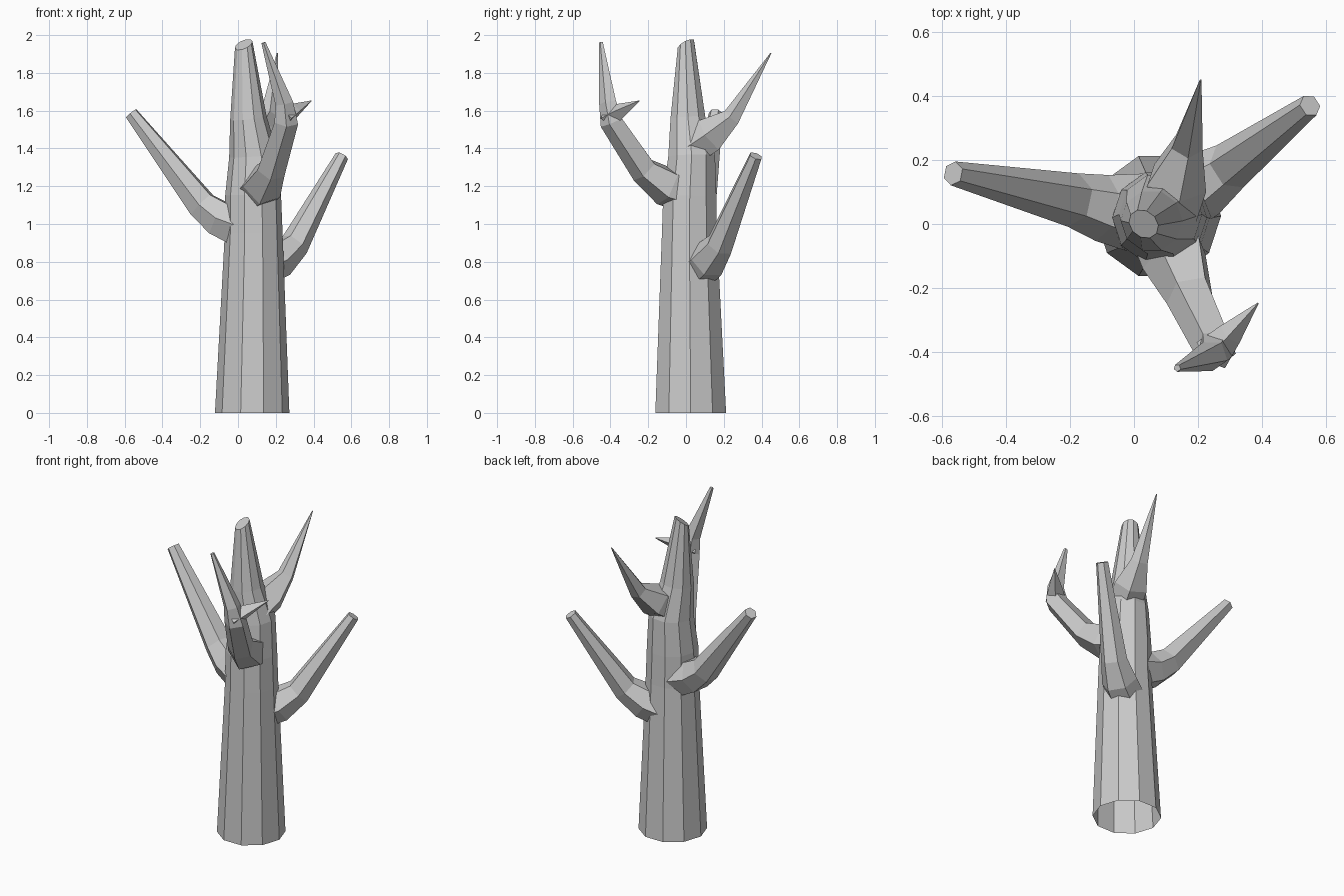
import bpy, bmesh, math
from mathutils import Vector

old = bpy.data.objects.get("Cube")
if old:
    bpy.data.objects.remove(old, do_unlink=True)

bark = bpy.data.materials.new("grey_bark")
bark.use_nodes = True
colour = (0.6, 0.6, 0.6, 1)
bark.diffuse_color = colour
bark.node_tree.nodes["Principled BSDF"].inputs["Base Color"].default_value = colour


def limb(name, stations, sides, start=None, end=None, phase=0.0):
    """Tapered tube through (x, y, z, radius) stations; start/end set the cap normals."""
    pts = [Vector(s[:3]) for s in stations]
    last = len(pts) - 1
    bm = bmesh.new()
    rings, side, prev = [], None, None
    for i, p in enumerate(pts):
        along = Vector()
        if i > 0:
            along += (p - pts[i - 1]).normalized()
        if i < last:
            along += (pts[i + 1] - p).normalized()
        if i == 0 and start:
            along = Vector(start)
        if i == last and end:
            along = Vector(end)
        along.normalize()
        if side is None:
            side = Vector((1, 0, 0)) if abs(along.z) > 0.95 else along.cross(Vector((0, 0, 1)))
        else:
            side = prev.rotation_difference(along) @ side
        side = (side - along * side.dot(along)).normalized()
        up, prev = along.cross(side), along
        angles = [phase + math.tau * k / sides for k in range(sides)]
        rings.append([bm.verts.new(p + (side * math.cos(a) + up * math.sin(a)) * stations[i][3])
                      for a in angles])
    for a, b in zip(rings, rings[1:]):
        for k in range(sides):
            n = (k + 1) % sides
            bm.faces.new((a[k], a[n], b[n], b[k]))
    bm.faces.new(rings[0][::-1])
    bm.faces.new(rings[-1])
    bmesh.ops.recalc_face_normals(bm, faces=bm.faces)
    mesh = bpy.data.meshes.new(name)
    bm.to_mesh(mesh)
    bm.free()
    mesh.materials.append(bark)
    obj = bpy.data.objects.new(name, mesh)
    bpy.context.collection.objects.link(obj)
    return obj


# Trunk, narrowing into a slanted broken top
tree = limb("bare_tree", [(0.075, 0.025, 0, 0.197), (0.083, 0.018, 0.95, 0.153),
                          (0.08, 0.02, 1.15, 0.148), (0.083, 0.03, 1.36, 0.13),
                          (0.055, 0.01, 1.56, 0.097), (0.03, 0, 1.95, 0.05)],
            10, start=(0, 0, 1), end=(-0.45, -0.55, 1))

# Branches
branches = [
    limb("right_branch", [(0.04, 0.03, 0.98, 0.13), (-0.1, 0.05, 1.03, 0.105),
                          (-0.19, 0.075, 1.1, 0.085), (-0.565, 0.158, 1.585, 0.038)], 6),
    limb("left_branch", [(0.12, 0.07, 0.77, 0.11), (0.21, 0.12, 0.81, 0.105),
                         (0.3, 0.18, 0.89, 0.078), (0.55, 0.37, 1.36, 0.036)], 6),
    limb("front_branch", [(0.09, 0, 1.17, 0.11), (0.13, -0.1, 1.2, 0.11),
                          (0.175, -0.22, 1.285, 0.078), (0.255, -0.39, 1.54, 0.066),
                          (0.245, -0.41, 1.64, 0.05), (0.135, -0.45, 1.96, 0.012)], 5),
    limb("front_spur", [(0.24, -0.41, 1.56, 0.06), (0.3, -0.345, 1.6, 0.04),
                        (0.388, -0.247, 1.652, 0.002)], 4),
    limb("back_branch", [(0.1, 0.04, 1.41, 0.1), (0.13, 0.13, 1.47, 0.1),
                         (0.165, 0.245, 1.565, 0.052), (0.208, 0.45, 1.905, 0.003)], 5),
]

# Fuse the branches into the trunk
for branch in branches:
    fuse = tree.modifiers.new("fuse_" + branch.name, "BOOLEAN")
    fuse.operation = "UNION"
    fuse.solver = "EXACT"
    fuse.object = branch
bpy.context.view_layer.update()
fused = bpy.data.meshes.new_from_object(tree.evaluated_get(bpy.context.evaluated_depsgraph_get()))
tree.modifiers.clear()
tree.data = fused
for branch in branches:
    bpy.data.objects.remove(branch, do_unlink=True)

# Leave the foot of the trunk open
bm = bmesh.new()
bm.from_mesh(tree.data)
foot = [f for f in bm.faces if all(v.co.z < 0.01 for v in f.verts)]
bmesh.ops.delete(bm, geom=foot, context="FACES")
bm.to_mesh(tree.data)
bm.free()
tree.data.shade_flat()
